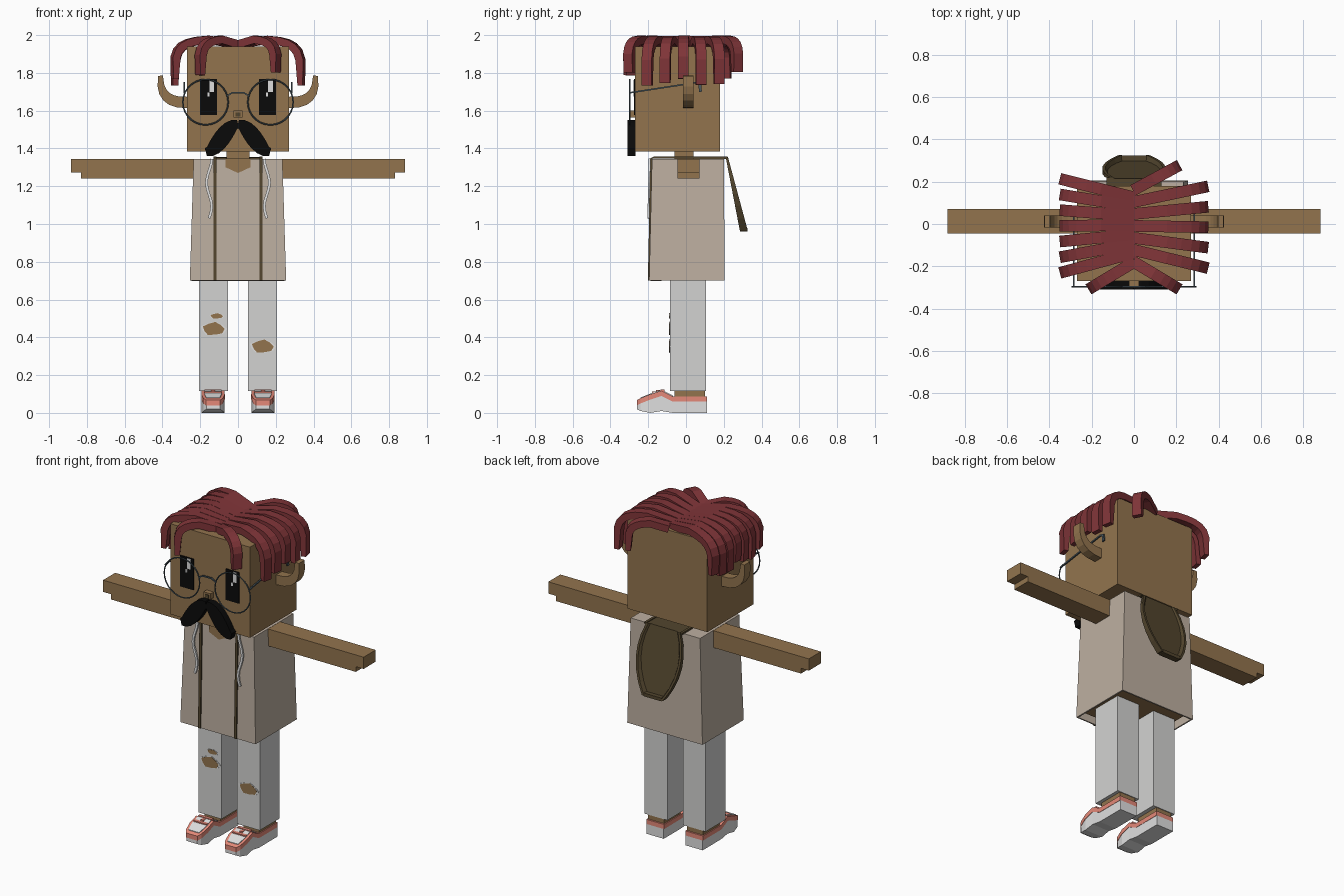
import bpy, bmesh
from math import sin, cos, pi
from mathutils import Vector

old = bpy.data.objects.get("Cube")
if old:
    bpy.data.objects.remove(old, do_unlink=True)


def material(name, red, green, blue):
    mat = bpy.data.materials.new(name)
    mat.use_nodes = True
    colour = (red, green, blue, 1)
    mat.diffuse_color = colour
    mat.node_tree.nodes["Principled BSDF"].inputs["Base Color"].default_value = colour
    return mat


skin = material("skin brown", .29, .175, .076)
cloth = material("beige cloth", .51, .43, .355)
denim = material("pale trousers", .65, .65, .64)
hair = material("dark red hair", .215, .035, .04)
lining = material("dark brown lining", .085, .06, .027)
coral = material("coral", .78, .25, .19)
black = material("black", .003, .003, .003)
white = material("white", .74, .74, .74)
metal = material("blue grey metal", .07, .1, .12)


def loft(name, mat, sections, closed_start=True):
    """Skin a list of equal rings and cap the ends."""
    bm = bmesh.new()
    rings = [[bm.verts.new(point) for point in section] for section in sections]
    for lower, upper in zip(rings, rings[1:]):
        for i in range(len(lower)):
            bm.faces.new((lower[i - 1], lower[i], upper[i], upper[i - 1]))
    if closed_start:
        bm.faces.new(rings[0])
    bm.faces.new(rings[-1])
    bmesh.ops.recalc_face_normals(bm, faces=bm.faces)
    mesh = bpy.data.meshes.new(name)
    bm.to_mesh(mesh)
    bm.free()
    mesh.materials.append(mat)
    obj = bpy.data.objects.new(name, mesh)
    bpy.context.collection.objects.link(obj)
    return obj


def plate(name, mat, outline, front, back):
    """Extrude an outline in x and z along y."""
    return loft(name, mat, [[(x, y, z) for x, z in outline] for y in (front, back)])


def box(name, mat, centre, half, front, back, bottom, top):
    left, right = centre - half, centre + half
    outline = [(left, bottom), (right, bottom), (right, top), (left, top)]
    return plate(name, mat, outline, front, back)


def sweep(name, mat, path, side, width, depths):
    """Rectangular bar along a path; side is the width direction."""
    path = [Vector(point) for point in path]
    across = Vector(side).normalized() * width / 2
    last = len(path) - 1
    rings = []
    for i, point in enumerate(path):
        tangent = path[min(i + 1, last)] - path[max(i - 1, 0)]
        up = across.cross(tangent).normalized() * depths[min(i, len(depths) - 1)] / 2
        rings.append([point - across - up, point + across - up,
                      point + across + up, point - across + up])
    return loft(name, mat, rings)


def steps(count):
    """Even fractions from zero to one."""
    return [i / count for i in range(count + 1)]


X_AXIS, Y_AXIS = (1, 0, 0), (0, 1, 0)

# Head, neck and body
box("head", skin, 0, .27, -.27, .18, 1.385, 1.94)
box("neck", skin, 0, .06, -.06, .04, 1.3, 1.39)
box("inner_body", skin, 0, .22, -.16, .18, .725, 1.32)
box("nose", skin, 0, .024, -.3, -.27, 1.565, 1.6)
box("nostril_shadow", lining, 0, .013, -.303, -.298, 1.57, 1.59)


# Sleeveless top: flared shell, open underneath
def rectangle(half, front, back, z):
    return [(-half, front, z), (half, front, z), (half, back, z), (-half, back, z)]


top = loft("sleeveless_top", cloth, [rectangle(.255, -.195, .205, .7),
                                     rectangle(.235, -.18, .2, 1.345)], closed_start=False)
shell = top.modifiers.new("thickness", 'SOLIDIFY')
shell.thickness = .012
collar = [(-.065, 1.346), (.065, 1.346), (.065, 1.3), (0, 1.27), (-.065, 1.3)]
plate("open_collar", skin, collar, -.187, -.178)
box("hood_opening", lining, 0, .125, .04, .215, 1.343, 1.352)

# Hood: hollow shield hanging behind, widest below its top
hood_rings = []
for t in steps(6):
    z, half = 1.355 - .39 * t, .15 - .22 * (t - .4) ** 2
    rim, depth = .222 + .105 * t, .012 + .03 * t
    profile = [(half, rim - depth), (half, rim), (half - .014, rim),
               (half - .024, rim - depth * .6)]
    hood_rings.append([(x, y, z) for x, y in profile] +
                      [(-x, y, z) for x, y in reversed(profile)])
loft("hood", lining, hood_rings)
box("hood_tip", lining, 0, .06, .287, .325, .96, .98)

# Shoe stations: y, underside, sole top, half width
shoe = [(-.26, .02, .04, .036), (-.24, .01, .05, .05), (-.19, 0, .07, .06),
        (-.13, .01, .09, .058), (-.07, 0, .06, .058), (.11, 0, .06, .058)]
band = [(y, sole, sole + .028, half + .002) for y, under, sole, half in shoe]
tongue = [(y, sole, sole + .032, half - .014) for y, under, sole, half in shoe[1:-1]]


def shoe_layer(name, mat, centre, stations):
    loft(name, mat, [[(centre - half, y, low), (centre + half, y, low),
                      (centre + half, y, high), (centre - half, y, high)]
                     for y, low, high, half in stations])


# Paired parts
for s, tag in ((1, "left_"), (-1, "right_")):
    # Limbs, with a notch under each hand
    box(tag + "arm", skin, s * .53, .3, -.045, .072, 1.24, 1.344)
    box(tag + "fingers", skin, s * .855, .028, -.045, .072, 1.272, 1.344)
    box(tag + "leg", denim, s * .13, .077, -.085, .105, .117, .76)

    # Drooping moustache half
    droop = [(s * .17 * t, -.289, 1.455 + .075 * cos(pi * t)) for t in steps(8)]
    sweep(tag + "moustache", black, droop, Y_AXIS, .042,
          [.04 + .05 * sin(pi * t) for t in steps(8)])

    # Horn-like ear curving upward
    horn = [(s * (.26 + .151 * sin(pi / 2 * t) ** .7), .012,
             1.785 - .142 * cos(pi / 2 * t) ** .7) for t in steps(6)]
    sweep(tag + "ear", skin, horn, Y_AXIS, .056, [.06 - .034 * t * t for t in steps(6)])

    # Eye with highlights
    eye = s * .155
    box(tag + "eye", black, eye, .045, -.276, -.268, 1.577, 1.767)
    box(tag + "eye_highlight", white, eye + .017, .012, -.279, -.275, 1.7, 1.763)
    box(tag + "eye_glint", white, eye - .001, .006, -.279, -.275, 1.675, 1.695)

    # Glasses
    bpy.ops.mesh.primitive_torus_add(
        major_radius=.12, minor_radius=.004, major_segments=28, minor_segments=6,
        location=(s * .172, -.297, 1.645), rotation=(pi / 2, 0, 0))
    rim = bpy.context.object
    rim.name = tag + "glasses_rim"
    rim.data.materials.append(metal)
    bpy.ops.object.shade_smooth_by_angle()
    temple = [(-.297, 1.695), (.05, 1.748), (.074, 1.74), (.076, 1.7)]
    sweep(tag + "glasses_temple", metal, [(s * .285, y, z) for y, z in temple],
          X_AXIS, .008, [.008, .008, .016])

    # Dark edging running up the front and over the shoulder
    edging = [(-.197, .7), (-.183, 1.348), (-.17, 1.352), (.22, 1.352)]
    sweep(tag + "edging", lining, [(s * .122, y, z) for y, z in edging], X_AXIS, .016, [.01])

    # Wavy drawstring
    string = [(s * (.153 - .014 * cos(2.5 * pi * t)), -.193 - .006 * t, 1.345 - .315 * t)
              for t in steps(10)]
    sweep(tag + "drawstring", white, string, Y_AXIS, .01, [.014])

    # Shoe in layers, with an H of laces
    foot = s * .132
    shoe_layer(tag + "sole", white, foot, shoe)
    shoe_layer(tag + "shoe_band", coral, foot, band)
    shoe_layer(tag + "shoe_tongue", white, foot, tongue)
    box(tag + "front_lace", coral, foot, .045, -.18, -.16, .09, .112)
    box(tag + "back_lace", coral, foot, .045, -.135, -.115, .1, .125)
    box(tag + "lace_bar", coral, foot, .01, -.16, -.135, .09, .12)
    box(tag + "ankle", skin, foot, .054, -.06, .1, .08, .13)

bridge = [(-.055, -.297, 1.68), (-.03, -.297, 1.695), (.03, -.297, 1.695), (.055, -.297, 1.68)]
sweep("glasses_bridge", metal, bridge, Y_AXIS, .008, [.008])


# Torn trouser holes: ragged pale rim behind a skin patch
def ragged(x, z, wide, tall):
    corners = []
    for i in range(9):
        angle, reach = i * pi * 2 / 9, 1 - .15 * (i % 2)
        corners.append((x + wide * reach * cos(angle), z + tall * reach * sin(angle)))
    return corners


for name, x, z, wide, tall in (("right_knee", -.13, .445, .06, .037),
                               ("right_thigh", -.113, .513, .034, .015),
                               ("left_knee", .13, .352, .06, .037)):
    plate(name + "_frayed_rim", white, ragged(x, z, wide * 1.2, tall * 1.05), -.0875, -.08)
    plate(name + "_hole", skin, ragged(x, z, wide, tall), -.089, -.08)

# Hair locks fan out from the parting, arch over the head and hang down
for s, tag, count, rear in ((1, "left_", 6, .27), (-1, "right_", 7, .21)):
    for k, row in enumerate(steps(count)):
        tip_y = rear - (rear + .3) * row
        short = k == count or (k == 0 and s > 0)
        tip = Vector((s * (.2 if short else .335), tip_y, 0))
        root = Vector((0, tip_y * .6, 0))
        tip_z = (1.785 if short else 1.75) + .02 * cos(2 * k)
        arch = []
        for t in steps(7):
            point = root.lerp(tip, sin(pi / 2 * t) ** .5)
            point.z = tip_z + (1.978 - tip_z) * cos(pi / 2 * t) ** .4
            arch.append(point)
        arch[0].z -= .03
        direction = tip - root
        sweep(tag + "hair_lock_" + str(k), hair, arch, (-direction.y, direction.x, 0),
              .055, [.042] * 7 + [.028])
